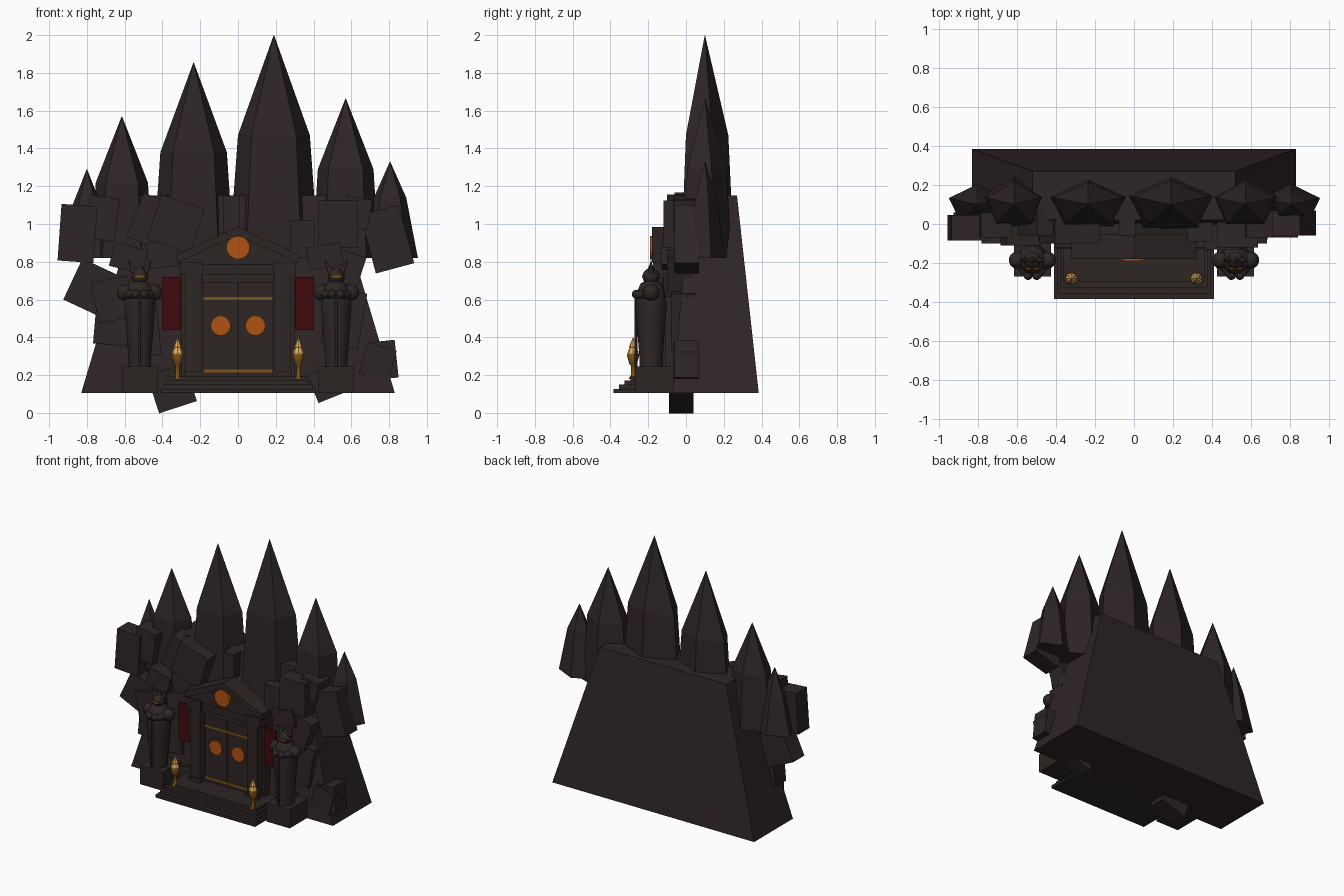
import bpy, bmesh
from math import radians, sin, cos, pi
from mathutils import Matrix, Vector

if "Cube" in bpy.data.objects:
    bpy.data.objects.remove(bpy.data.objects["Cube"])


def material(name, rgb):
    m = bpy.data.materials.new(name)
    m.use_nodes = True
    m.diffuse_color = (*rgb, 1)
    m.node_tree.nodes["Principled BSDF"].inputs["Base Color"].default_value = (*rgb, 1)
    return m


rock = material("dark rock", (.028, .019, .019))
stone = material("carved stone", (.026, .019, .018))
orange = material("burnt orange", (.45, .085, .006))
gold = material("old gold", (.2, .085, .008))
flame = material("pale flame", (.75, .42, .11))
red = material("deep red", (.05, .003, .004))


def finish(name, bm, mat, smooth=False):
    bmesh.ops.recalc_face_normals(bm, faces=bm.faces)
    me = bpy.data.meshes.new(name)
    bm.to_mesh(me)
    bm.free()
    me.materials.append(mat)
    ob = bpy.data.objects.new(name, me)
    bpy.context.collection.objects.link(ob)
    if smooth:
        bpy.ops.object.select_all(action='DESELECT')
        bpy.context.view_layer.objects.active = ob
        ob.select_set(True)
        bpy.ops.object.shade_smooth_by_angle(angle=radians(40))
    return ob


def box(name, x, y, z, mat=stone, tilt=0):
    """Box spanning the x, y and z ranges, tilted about its own y axis."""
    bm = bmesh.new()
    bmesh.ops.create_cube(bm, size=1)
    mid = Vector([(a + b) / 2 for a, b in (x, y, z)])
    size = [b - a for a, b in (x, y, z)]
    bm.transform(Matrix.Translation(mid) @ Matrix.Rotation(radians(-tilt), 4, 'Y')
                 @ Matrix.Diagonal((*size, 1)))
    return finish(name, bm, mat)


def loft(name, rings, mat, smooth=False):
    """Skin a list of equal rings and cap both ends."""
    bm = bmesh.new()
    loops = [[bm.verts.new(p) for p in ring] for ring in rings]
    n = len(loops[0])
    for a, b in zip(loops, loops[1:]):
        for i in range(n):
            j = (i + 1) % n
            bm.faces.new((a[i], a[j], b[j], b[i]))
    bm.faces.new(loops[0])
    bm.faces.new(loops[-1])
    return finish(name, bm, mat, smooth)


def lathe(name, x, y, profile, mat, sides=12, ratio=1, smooth=True):
    """Stack of (radius, height) rings; ratio squashes the depth."""
    rings = [[(x + r * cos(pi / 2 + 2 * pi * i / sides),
               y + r * ratio * sin(pi / 2 + 2 * pi * i / sides), z)
              for i in range(sides)] for r, z in profile]
    return loft(name, rings, mat, smooth)


def ball(name, at, r, mat=stone):
    bm = bmesh.new()
    bmesh.ops.create_uvsphere(bm, u_segments=14, v_segments=9, radius=r)
    bm.transform(Matrix.Translation(at))
    return finish(name, bm, mat, True)


def rod(name, start, end, r1, r2, mat=stone, sides=10):
    a, b = Vector(start), Vector(end)
    bm = bmesh.new()
    bmesh.ops.create_cone(bm, cap_ends=True, segments=sides, radius1=r1, radius2=r2,
                          depth=(b - a).length)
    bm.transform(Matrix.Translation((a + b) / 2)
                 @ (b - a).to_track_quat('Z', 'Y').to_matrix().to_4x4())
    return finish(name, bm, mat, True)


def rect(w, y0, y1, z):
    return [(-w, y0, z), (w, y0, z), (w, y1, z), (-w, y1, z)]


# Cliff body
loft("cliff", [rect(.83, -.07, .385, .105), rect(.52, .02, .27, 1.15)], rock)

# Five-sided spires: x, tip height, shoulder height, shoulder and base radius, depth ratio
for x, tip, mid, r1, r2, k in (
        (.19, 2, 1.47, .2, .25, .62), (-.235, 1.855, 1.38, .185, .225, .62),
        (-.615, 1.57, 1.22, .145, .175, .8), (.57, 1.665, 1.29, .155, .185, .75),
        (.805, 1.33, 1.14, .09, .155, .68), (-.8, 1.29, 1.1, .08, .155, .68)):
    lathe("spire", x, .1, [(r2, .82), (r1, mid), (.001, tip)], rock, 5, k, False)

# Tilted boulders: x, z, width, height, tilt, front y
for x, z, w, h, tilt, y in (
        (-.85, .95, .19, .3, -4, -.085), (-.72, 1.03, .16, .23, -8, -.07),
        (-.33, 1, .24, .25, -18, -.1), (-.47, 1.02, .16, .25, -22, -.06),
        (-.77, .66, .23, .24, -25, -.07), (-.66, .6, .2, .22, 12, -.1),
        (-.67, .45, .18, .18, -5, -.08), (-.35, .13, .21, .21, 18, -.09),
        (.79, .92, .21, .32, 15, -.06), (.53, 1, .21, .25, 0, -.12),
        (.74, .27, .16, .17, -16, -.07), (.77, .28, .14, .2, 6, -.06),
        (.48, .16, .18, .16, 22, -.09), (-.035, 1.05, .085, .2, 0, -.06),
        (.34, .92, .13, .2, 0, -.09), (-.58, .82, .18, .13, -14, -.11),
        (.58, .74, .14, .22, -18, -.1), (-.5, .45, .16, .3, 6, -.08),
        (.56, .5, .2, .3, -10, -.08), (.63, 1.06, .14, .16, -10, -.07),
        (.46, .83, .18, .12, 10, -.13), (-.4, .84, .16, .14, 8, -.09)):
    box("boulder", (x - w / 2, x + w / 2), (y, y + .13), (z - h / 2, z + h / 2), rock, tilt)

# Entrance steps
for i in range(4):
    w = .41 - .016 * i
    box("step", (-w, w), (-.385 + .03 * i, 0), (.105 + .022 * i, .127 + .022 * i))

# Doorway, with pillars, lintel and gabled top
box("door_surround", (-.3, .3), (-.11, .04), (.19, .8))
for s in (-1, 1):
    box("door_leaf", sorted((s * .003, s * .185)), (-.125, -.1), (.193, .69))
    box("pillar", (s * .235 - .042, s * .235 + .042), (-.17, -.1), (.19, .73))
    box("pillar_base", (s * .235 - .052, s * .235 + .052), (-.18, -.1), (.19, .22))
    box("pillar_capital", (s * .245 - .06, s * .245 + .06), (-.175, -.1), (.73, .8))
    lathe_x = s * .092
    rod("door_disc", (lathe_x, -.12, .462), (lathe_x, -.134, .462), .053, .053, orange, 20)
    box("banner", (s * .352 - .05, s * .352 + .05), (-.125, -.117), (.44, .72), red)
box("lintel", (-.19, .19), (-.14, -.1), (.69, .73))
box("entablature", (-.19, .19), (-.155, -.1), (.73, .8))
gable = [(-.31, .785), (.31, .785), (.31, .835), (0, .975), (-.31, .835)]
loft("gable", [[(x, y, z) for x, z in gable] for y in (-.165, .03)], stone)
for s in (-1, 1):
    slope = [(0, .94), (0, .985), (s * .32, .84), (s * .32, .795)]
    loft("gable_moulding", [[(x, y, z) for x, z in slope] for y in (-.18, -.05)], stone)
rod("gable_disc", (0, -.16, .875), (0, -.19, .875), .062, .062, orange, 20)
for z in (.222, .605):
    box("door_band", (-.185, .185), (-.132, -.124), (z - .008, z + .008), gold)

# Horned guardians on plinths, and fire bowls
for s in (-1, 1):
    x, y = s * .52, -.185
    box("plinth", (x - .095, x + .095), (-.27, -.05), (.105, .245))
    lathe("guardian_robe", x, y, [(.062, .245), (.062, .3), (.078, .5), (.083, .57),
                                  (.075, .64), (.055, .685), (.025, .7)], stone, 14)
    ball("guardian_head", (x, y, .722), .045)
    box("guardian_eyes", (x - .032, x + .032), (y - .047, y - .038), (.716, .727), gold)
    rod("guardian_crest", (x, y, .74), (x, y, .79), .03, .004)
    for t in (-1, 1):
        ball("guardian_shoulder", (x + t * .078, y, .637), .044)
        rod("guardian_arm", (x + t * .078, y, .63), (x + t * .03, y - .075, .625), .028, .02)
        ball("guardian_hand", (x + t * .022, y - .078, .628), .024)
        rod("guardian_horn", (x + t * .03, y, .745), (x + t * .062, y, .81), .016, .001)
    rod("guardian_staff", (x, y - .08, .245), (x, y - .08, .64), .007, .007)
    bx, by = s * .32, -.28
    lathe("fire_stand", bx, by, [(.024, .18), (.012, .2), (.012, .25), (.02, .26),
                                 (.033, .305), (.03, .312)], gold, 10)
    lathe("fire", bx, by, [(.028, .308), (.03, .32), (.019, .345), (.022, .35),
                           (.001, .4)], flame, 8, 1, False)
